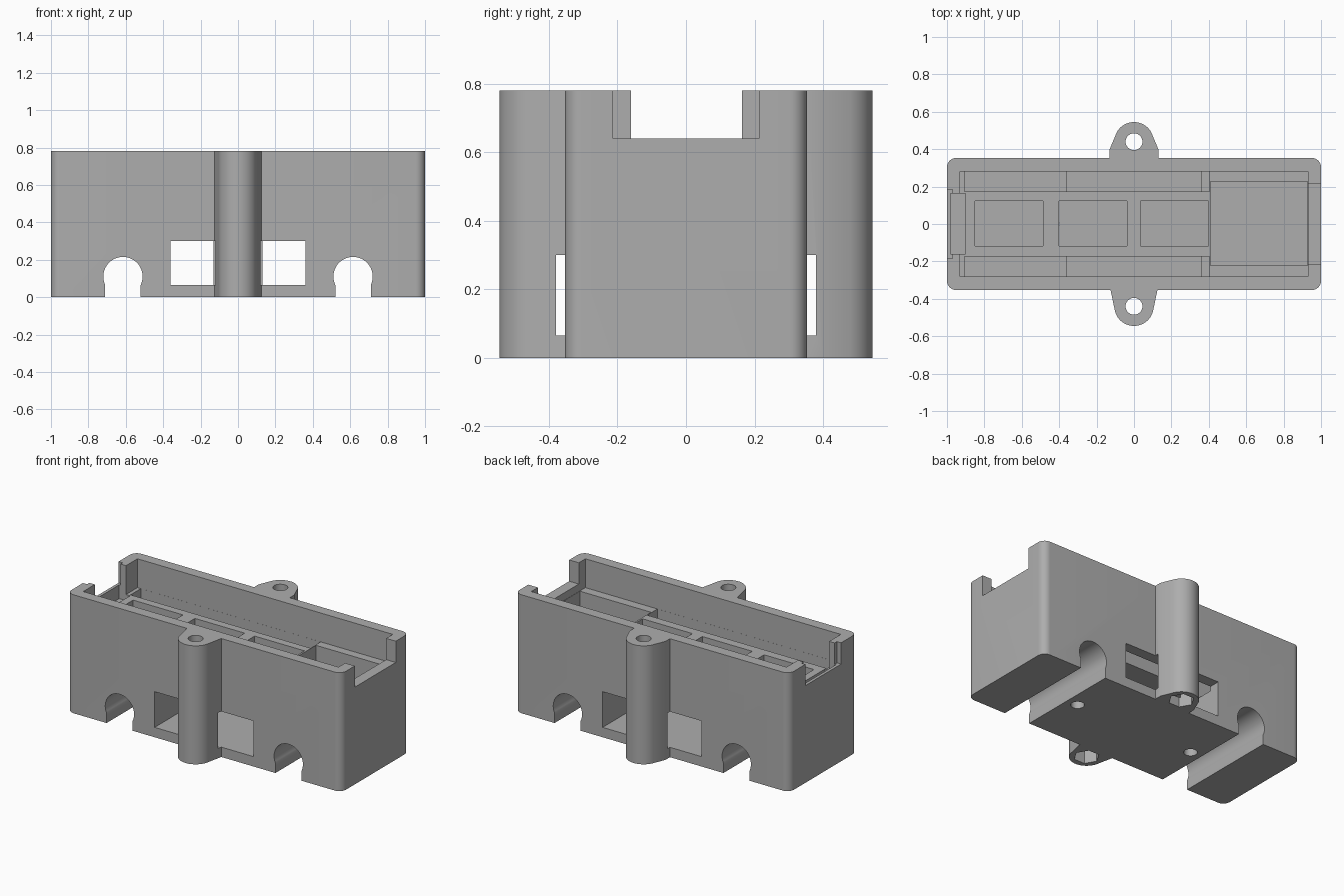
import bpy, bmesh
from math import pi, sin, cos

cube = bpy.data.objects.get("Cube")
if cube:
    bpy.data.objects.remove(cube, do_unlink=True)

H = 0.78          # overall height
FLOOR = 0.59      # upper tray floor

grey = bpy.data.materials.new("plain grey")
grey.use_nodes = True
colour = (0.42, 0.42, 0.42, 1)
grey.diffuse_color = colour
grey.node_tree.nodes["Principled BSDF"].inputs["Base Color"].default_value = colour


def prism(name, points, low, high, axis="z"):
    """Extrude a closed outline along z, or along y when axis is 'y'."""
    bm = bmesh.new()
    place = (lambda a, b: (a, b, low)) if axis == "z" else (lambda a, b: (a, low, b))
    face = bm.faces.new([bm.verts.new(place(a, b)) for a, b in points])
    moved = bmesh.ops.extrude_face_region(bm, geom=[face])["geom"]
    verts = [v for v in moved if isinstance(v, bmesh.types.BMVert)]
    step = (0, 0, high - low) if axis == "z" else (0, high - low, 0)
    bmesh.ops.translate(bm, verts=verts, vec=step)
    bmesh.ops.recalc_face_normals(bm, faces=bm.faces)
    mesh = bpy.data.meshes.new(name)
    bm.to_mesh(mesh)
    bm.free()
    mesh.materials.append(grey)
    obj = bpy.data.objects.new(name, mesh)
    bpy.context.collection.objects.link(obj)
    return obj


def arc(cx, cy, r, start, end, steps):
    return [(cx + r * cos(start + (end - start) * i / steps),
             cy + r * sin(start + (end - start) * i / steps)) for i in range(steps + 1)]


def circle(cx, cy, r, sides):
    return arc(cx, cy, r, 0, 2 * pi * (sides - 1) / sides, sides - 1)


def box(name, x0, x1, y0, y1, z0, z1):
    return prism(name, [(x0, y0), (x1, y0), (x1, y1), (x0, y1)], z0, z1)


def combine(target, tool, operation):
    mod = target.modifiers.new(tool.name, "BOOLEAN")
    mod.object, mod.operation, mod.solver = tool, operation, "EXACT"
    bpy.context.view_layer.update()
    graph = bpy.context.evaluated_depsgraph_get()
    mesh = bpy.data.meshes.new_from_object(target.evaluated_get(graph))
    target.modifiers.clear()
    target.data = mesh
    bpy.data.objects.remove(tool, do_unlink=True)


# Rounded housing block
outline = []
for i, (sx, sy) in enumerate([(1, 1), (-1, 1), (-1, -1), (1, -1)]):
    outline += arc(sx * 0.95, sy * 0.303, 0.05, i * pi / 2, (i + 1) * pi / 2, 10)
housing = prism("housing", outline, 0, H)

# Screw lugs: the rear one has straight shoulders, the front one tapers
rear = [(0.13, 0.3), (0.13, 0.4)] + arc(0, 0.44, 0.105, 0.3, pi - 0.3, 28) + [(-0.13, 0.4), (-0.13, 0.3)]
front = [(-0.135, -0.3), (-0.126, -0.35)] + arc(0, -0.44, 0.105, pi + 0.15, 2 * pi - 0.15, 28)
front += [(0.126, -0.35), (0.135, -0.3)]
for name, points in [("rear_lug", rear), ("front_lug", front)]:
    combine(housing, prism(name, points, 0, H), "UNION")

cutters = [
    # Open tray and compartments
    box("tray", -0.93, 0.93, -0.282, 0.282, FLOOR, 1),
    box("end_compartment", 0.41, 0.928, -0.222, 0.226, 0.36, 1),
    # Strap tunnel across the block, cutting into the lugs
    box("strap_tunnel", -0.36, 0.36, -0.38, 0.38, 0.065, 0.3),
    # Notches in the end walls
    box("wide_notch", 0.9, 1.1, -0.213, 0.213, 0.64, 1),
    box("outer_notch", -1.1, -0.97, -0.185, 0.185, 0.64, 1),
    box("inner_notch", -0.98, -0.9, -0.161, 0.163, 0.55, 1),
]
for x0 in (-0.85, -0.4, 0.035):
    cutters.append(box("pocket", x0, x0 + 0.363, -0.117, 0.123, 0.33, 0.9))
for s in (-1, 1):
    y0, y1 = sorted((s * 0.175, s * 0.2815))
    cutters += [
        box("side_slot", -0.905, 0.405, y0, y1, 0.27, 0.9),
        # Tube channels open through the base
        prism("channel", arc(s * 0.615, 0.11, 0.105, -0.44, pi + 0.44, 40)
              + [(s * 0.615 - 0.095, -0.1), (s * 0.615 + 0.095, -0.1)], -0.6, 0.6, "y"),
        # Screw holes and hexagonal nut recesses
        prism("base_hole", circle(s * 0.44, 0, 0.041, 24), -0.1, 0.345),
        prism("lug_hole", circle(0, s * 0.44, 0.045, 32), -0.1, 1),
        prism("nut_recess", circle(0, s * 0.44, 0.078, 6), -0.1, 0.1),
    ]
for cutter in cutters:
    combine(housing, cutter, "DIFFERENCE")

# Smooth the curved walls and keep the corners crisp
bpy.ops.object.select_all(action="DESELECT")
housing.select_set(True)
bpy.context.view_layer.objects.active = housing
bpy.ops.object.shade_smooth_by_angle(angle=0.5)
